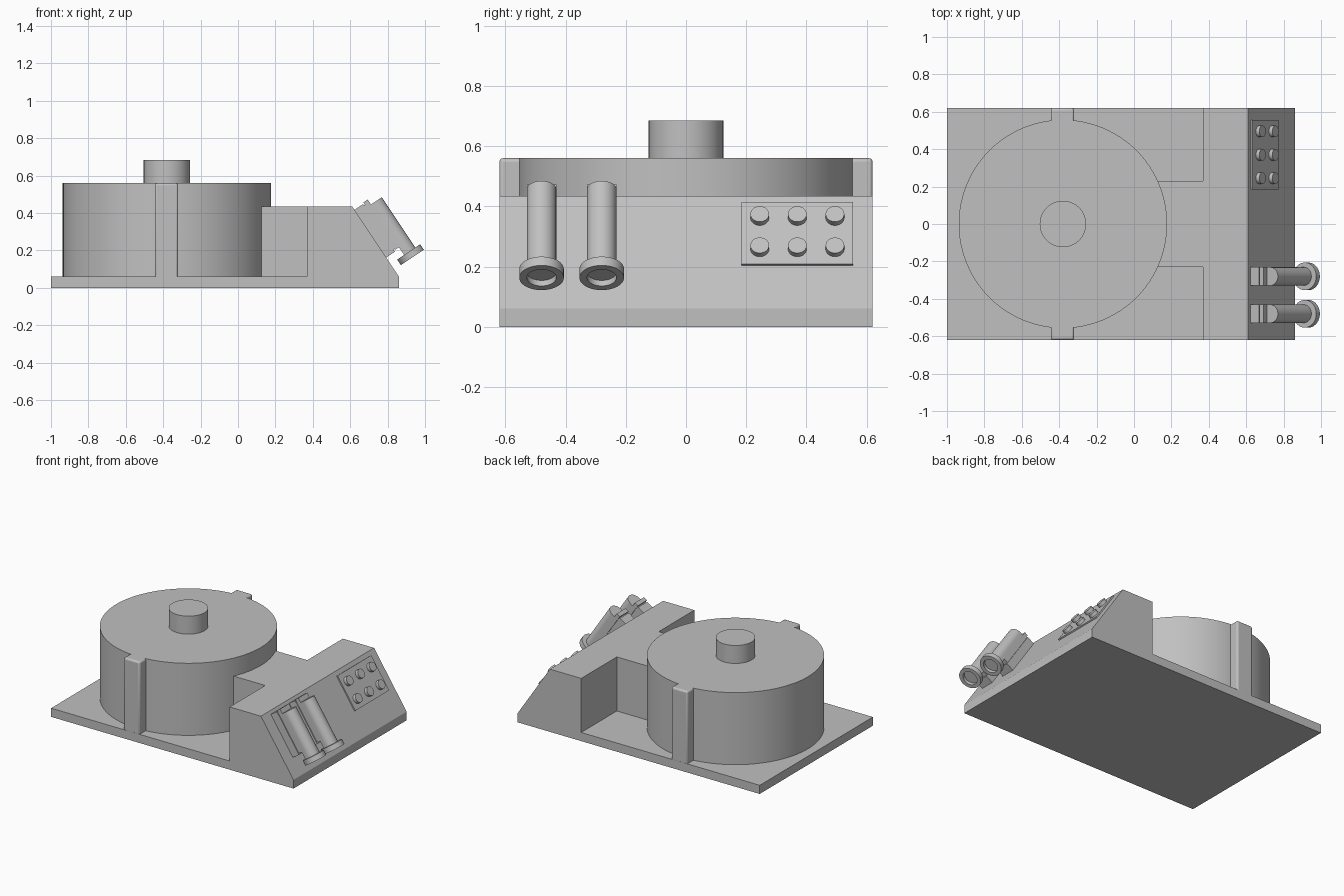
import bpy, bmesh, math
from mathutils import Matrix, Vector

cube = bpy.data.objects.get("Cube")
if cube:
    bpy.data.objects.remove(cube, do_unlink=True)

grey = bpy.data.materials.new("plain_grey")
grey.use_nodes = True
GREY = (0.53, 0.53, 0.53, 1)
grey.diffuse_color = GREY
grey.node_tree.nodes["Principled BSDF"].inputs["Base Color"].default_value = GREY


def finish(name, bm, matrix, smooth=False, bevel=0):
    bmesh.ops.remove_doubles(bm, verts=bm.verts, dist=1e-5)
    bmesh.ops.recalc_face_normals(bm, faces=bm.faces)
    mesh = bpy.data.meshes.new(name)
    bm.to_mesh(mesh)
    bm.free()
    mesh.materials.append(grey)
    obj = bpy.data.objects.new(name, mesh)
    obj.matrix_world = matrix
    bpy.context.collection.objects.link(obj)
    if bevel:
        mod = obj.modifiers.new("soft_edges", "BEVEL")
        mod.width, mod.segments = bevel, 3
    if smooth:
        bpy.ops.object.select_all(action="DESELECT")
        obj.select_set(True)
        bpy.context.view_layer.objects.active = obj
        bpy.ops.object.shade_smooth_by_angle(angle=math.radians(35))
    return obj


def box(name, lo, hi, matrix=Matrix(), bevel=0):
    lo, hi = Vector(lo), Vector(hi)
    bm = bmesh.new()
    bmesh.ops.create_cube(bm, size=1)
    for v in bm.verts:
        v.co = (lo + hi) / 2 + Vector(a * b for a, b in zip(v.co, hi - lo))
    return finish(name, bm, matrix, bevel > 0, bevel)


def prism(name, profile, depth, matrix, smooth=False):
    bm = bmesh.new()
    face = bm.faces.new([bm.verts.new((a, b, 0)) for a, b in profile])
    top = bmesh.ops.extrude_face_region(bm, geom=[face])["geom"]
    bmesh.ops.translate(bm, vec=(0, 0, depth),
                        verts=[g for g in top if isinstance(g, bmesh.types.BMVert)])
    return finish(name, bm, matrix, smooth)


def lathe(name, profile, matrix, steps=64):
    # profile is (radius, height) from axis to axis
    bm = bmesh.new()
    verts = [bm.verts.new((r, 0, z)) for r, z in profile]
    edges = [bm.edges.new(pair) for pair in zip(verts, verts[1:])]
    bmesh.ops.spin(bm, geom=verts + edges, cent=(0, 0, 0), axis=(0, 0, 1),
                   angle=math.tau, steps=steps, use_merge=True)
    return finish(name, bm, matrix, True)


def disc(name, radius, z0, z1, matrix, steps=64):
    return lathe(name, [(0, z0), (radius, z0), (radius, z1), (0, z1)], matrix, steps)


# Base plate, drum and central spindle
box("base_plate", (-1, -0.62, 0), (0.86, 0.62, 0.06))
drum_place = Matrix.Translation((-0.38, 0, 0))
disc("drum", 0.557, 0.06, 0.56, drum_place, 96)
disc("spindle", 0.124, 0.56, 0.685, drum_place)

# Upright ribs on both sides of the drum
for side, name in ((-1, "front_rib"), (1, "back_rib")):
    y0, y1 = sorted((side * 0.5, side * 0.62))
    box(name, (-0.445, y0, 0.05), (-0.32, y1, 0.56), bevel=0.012)

# Console wedge and the neck joining it to the drum
along_y = Matrix(((1, 0, 0, 0), (0, 0, -1, 0.62), (0, 1, 0, 0), (0, 0, 0, 1)))
prism("console", [(0.37, 0.06), (0.86, 0.06), (0.61, 0.435), (0.37, 0.435)], 1.24, along_y)
box("console_neck", (0.1, -0.23, 0.06), (0.37, 0.23, 0.435))

# Sloped frame: X runs down the slope, Y across, Z outward
down = Vector((0.25, 0, -0.375)).normalized()
out = Vector((-down.z, 0, down.x))
slope = Matrix((down, (0, 1, 0), out)).transposed().to_4x4()
slope.translation = (0.61, 0, 0.435)

# Button panel
box("button_panel", (0.03, 0.185, 0), (0.278, 0.555, 0.009), slope)
for i in range(3):
    for j in range(2):
        spot = Matrix.Translation((0.093 + 0.125 * j, 0.245 + 0.125 * i, 0))
        disc(f"button_{i}_{j}", 0.031, 0.005, 0.031, slope @ spot, 32)

# Twin tubes with backing blocks and flared cups
turn = Matrix(((0, 0, 1, 0), (1, 0, 0, 0), (0, 1, 0, 0), (0, 0, 0, 1)))
R = 0.049
arc = [(R * math.cos(math.pi * k / 24), 0.111 + R * math.sin(math.pi * k / 24))
       for k in range(25)]
for y, label in ((-0.48, "front"), (-0.28, "back")):
    place = slope @ Matrix.Translation((0, y, 0))
    box(f"{label}_tube_block", (0.022, -R, 0), (0.328, R, 0.056), place)
    box(f"{label}_tube_web", (0.03, -R + 0.006, 0.056), (0.315, R - 0.006, 0.063), place)
    box(f"{label}_tube_rail", (0.015, -R, 0.063), (0.32, R, 0.09), place)
    prism(f"{label}_tube", [(-R, 0.088), (R, 0.088)] + arc, 0.335,
          place @ Matrix.Translation((0.047, 0, 0)) @ turn, True)
    lathe(f"{label}_tube_cup",
          [(0, 0.37), (0.074, 0.37), (0.074, 0.405), (0.049, 0.405), (0.049, 0.383), (0, 0.383)],
          place @ Matrix.Translation((0, 0, 0.117)) @ turn, 48)
